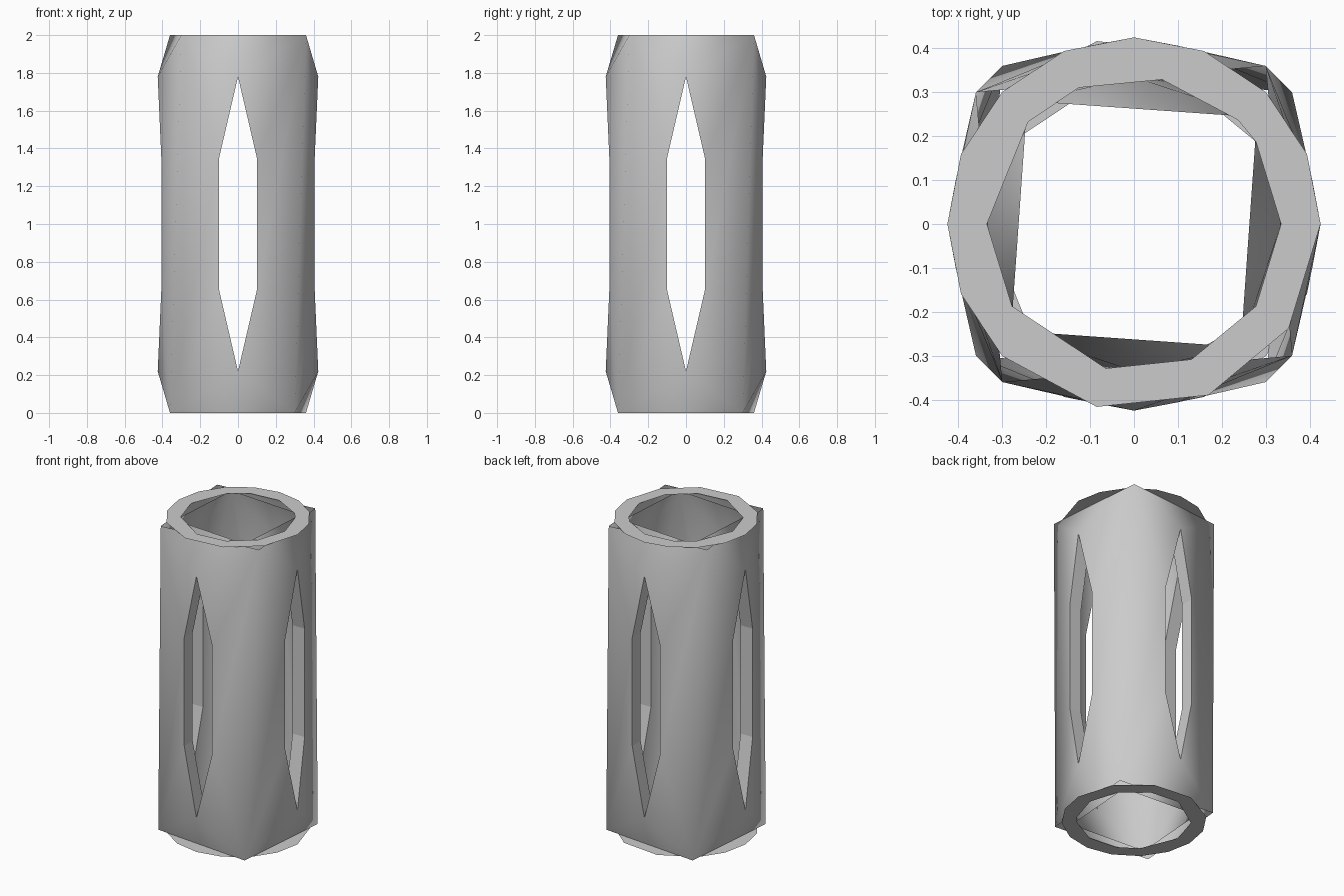
import bpy, bmesh
from math import cos, sin, radians, pi
from mathutils import Vector, Matrix

if "Cube" in bpy.data.objects:
    bpy.data.objects.remove(bpy.data.objects["Cube"])

H = 2.0
OUTER, INNER = 0.425, 0.335


def finish(bm, name, smooth):
    mesh = bpy.data.meshes.new(name)
    bm.to_mesh(mesh)
    bm.free()
    for p in mesh.polygons:
        p.use_smooth = smooth
    ob = bpy.data.objects.new(name, mesh)
    bpy.context.collection.objects.link(ob)
    return ob


def turned(p, k):
    return Matrix.Rotation(k * pi / 2, 3, 'Z') @ Vector(p)


def slot_points(r, side):
    # Pointed six-sided slot outline, counter-clockwise from the top tip
    return [(0, -r, 1.78), (-.1, -side, 1.35), (-.1, -side, .65),
            (0, -r, .22), (.1, -side, .65), (.1, -side, 1.35)]


def wall(name, r, side, top, bottom, flip):
    # Four-cornered wall, each side pierced by one slot
    bm = bmesh.new()
    slots = [[bm.verts.new(turned(p, k)) for p in slot_points(r, side)] for k in range(4)]
    T = [bm.verts.new(turned((*top, H), k)) for k in range(4)]
    B = [bm.verts.new(turned((*bottom, 0), k)) for k in range(4)]
    for k in range(4):
        a, lu, ll, b, rl, ru = slots[k]
        t0, b0, t1, b1 = T[k - 1], B[k - 1], T[k], B[k]
        for f in ((t0, a, t1), (b0, b1, b),
                  (a, ru, t1), (ru, rl, t1), (rl, b1, t1), (rl, b, b1),
                  (t0, lu, a), (t0, b0, lu), (b0, ll, lu), (b0, b, ll)):
            bm.faces.new(f[::-1] if flip else f)
    return finish(bm, name, True)


wall("outer_wall", OUTER, .406, (.36, -.30), (.30, -.36), False)
wall("inner_wall", INNER, .32, (.243, -.28), (.243, -.28), True)

# Slot side faces joining the inner and outer walls
bm = bmesh.new()
for k in range(4):
    o = [bm.verts.new(turned(p, k)) for p in slot_points(OUTER, .406)]
    i = [bm.verts.new(turned(p, k)) for p in slot_points(INNER, .32)]
    for n in range(6):
        m = (n + 1) % 6
        bm.faces.new((o[n], i[n], i[m], o[m]))
finish(bm, "slot_sides", False)

# Flat end rings; the lower one is the upper one turned over
OUT_ANGLES = (90, 68, 45, 22, 0, -34, -66.5, -101.5, -135, -158, -180, -202, -225, -248)
IN_ANGLES = (79, 45, 34, 0, -34, -67, -101, -146, -180, -224, -248)


def end_ring(name, z, sign):
    bm = bmesh.new()
    edges = []
    for r, angles in ((OUTER, OUT_ANGLES), (INNER, IN_ANGLES)):
        vs = [bm.verts.new((r * cos(radians(a)), sign * r * sin(radians(a)), z)) for a in angles]
        edges += [bm.edges.new((vs[n - 1], vs[n])) for n in range(len(vs))]
    bmesh.ops.triangle_fill(bm, edges=edges, use_beauty=True, normal=(0, 0, sign))
    bm.normal_update()
    for f in bm.faces:
        if f.normal.z * sign < 0:
            f.normal_flip()
    finish(bm, name, False)


end_ring("top_ring", H, 1)
end_ring("bottom_ring", 0, -1)
